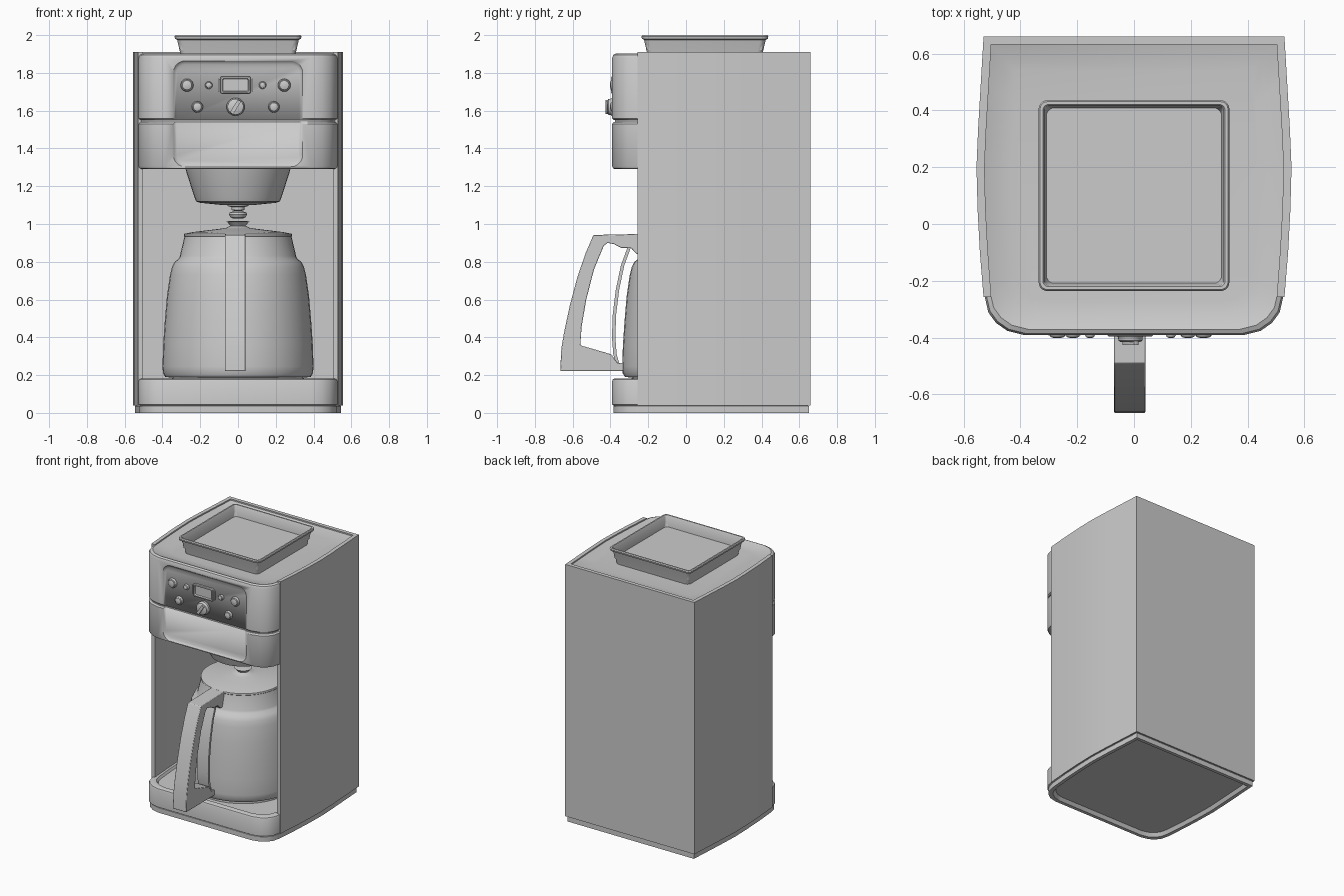
import bpy, bmesh
from math import sin, cos, pi, radians
from mathutils import Vector

if "Cube" in bpy.data.objects:
    bpy.data.objects.remove(bpy.data.objects["Cube"])


def finish(name, bm, bevel=0, angle=35):
    bmesh.ops.recalc_face_normals(bm, faces=bm.faces)
    me = bpy.data.meshes.new(name)
    bm.to_mesh(me)
    bm.free()
    ob = bpy.data.objects.new(name, me)
    bpy.context.collection.objects.link(ob)
    bpy.ops.object.select_all(action='DESELECT')
    ob.select_set(True)
    bpy.context.view_layer.objects.active = ob
    bpy.ops.object.shade_smooth_by_angle(angle=radians(angle))
    if bevel:
        m = ob.modifiers.new("bevel", 'BEVEL')
        m.width, m.segments, m.limit_method = bevel, 2, 'ANGLE'
    return ob


def loft(name, rings, **kw):
    """Skin closed rings of 3D points and cap both ends."""
    bm = bmesh.new()
    vs = [[bm.verts.new(p) for p in r] for r in rings]
    n = len(vs[0])
    for a, b in zip(vs, vs[1:]):
        for i in range(n):
            j = (i + 1) % n
            bm.faces.new((a[i], a[j], b[j], b[i]))
    bm.faces.new(vs[0])
    bm.faces.new(vs[-1])
    return finish(name, bm, **kw)


def lathe(name, profile, centre, forward=False, n=40):
    """Spin (radius, height) pairs about z, or about -y when forward."""
    c = Vector(centre)
    rings = []
    for r, h in profile:
        ring = []
        for i in range(n):
            u, v = r * cos(2 * pi * i / n), r * sin(2 * pi * i / n)
            ring.append(c + Vector((u, -h, v) if forward else (u, v, h)))
        rings.append(ring)
    return loft(name, rings)


def side_prism(name, pts, x, width, **kw):
    """Extrude a (y, z) profile across x."""
    return loft(name, [[(x + s * width / 2, y, z) for y, z in pts] for s in (-1, 1)], **kw)


def round_rect(hx, hy, r, n=5):
    pts = []
    for k, (sx, sy) in enumerate(((1, 1), (-1, 1), (-1, -1), (1, -1))):
        for i in range(n + 1):
            a = pi / 2 * (k + i / n)
            pts.append((sx * (hx - r) + r * cos(a), sy * (hy - r) + r * sin(a)))
    return pts


# Footprint: right half from the back to the rounded front corner, mirrored
HALF = [(.53, .66), (.539, .51), (.549, .34), (.555, .2), (.551, .05), (.543, -.1),
        (.53, -.258), (.517, -.315), (.49, -.352), (.45, -.38), (.39, -.395)]


def inset(pts, d):
    return [(x * (1 - d / .55), .1325 + (y - .1325) * (1 - d / .5275)) for x, y in pts]


def foot(z, d):
    full = HALF + [(-x, y) for x, y in reversed(HALF)]
    return [(x, y, z) for x, y in inset(full, d)]


def block(name, sections):
    return loft(name, [foot(z, d) for z, d in sections])


# Wrap-around outer shell, open at the front
outer = HALF[:7]
outer = [(-x, y) for x, y in reversed(outer)] + outer
inner = [(x, max(y, -.258) if y > -.2 else -.258) for x, y in inset(outer, .028)]
wall = outer + inner[::-1]
loft("outer_shell", [[(x, y, z) for x, y in wall] for z in (.04, 1.91)])

# Foot and base with recessed underside and drip tray
block("foot_plinth", [(.025, .05), (0, .035), (0, .01), (.036, .01), (.042, .02)])
block("base", [(.038, .012), (.044, .004), (.168, .004), (.178, .008), (.182, .016),
               (.182, .045), (.166, .055)])
lathe("warming_plate", [(.36, .16), (.36, .178), (.34, .188)], (0, .062, 0))

# Brewing head: two stacked panels with a narrow seam
lower = block("lower_head_panel", [(1.29, .02), (1.295, .009), (1.305, .004), (1.53, .004), (1.54, .012)])
block("head_seam", [(1.53, .018), (1.56, .018)])
upper = block("upper_head_panel", [(1.55, .012), (1.558, .004), (1.88, .004), (1.895, .01), (1.902, .024),
                                   (1.898, .034), (1.885, .08), (1.88, .12)])

# Shallow control recess pressed into both panels
def front_ring(y, g):
    return [(x, y, 1.583 + z) for x, z in round_rect(.33 + g, .268 + g, .05 + g)]


cutter = loft("recess_cutter", [front_ring(-.45, .05), front_ring(-.39, .012), front_ring(-.378, -.006)])
cutter.hide_render = True
cutter.hide_viewport = True
for ob in (upper, lower):
    m = ob.modifiers.new("recess", 'BOOLEAN')
    m.operation, m.object, m.solver = 'DIFFERENCE', cutter, 'EXACT'

# Bean hopper: flared square tray with a rolled rim
hop = [(1.87, .30, .03), (1.91, .307, .03), (1.975, .322, .03), (1.98, .333, .03), (1.993, .336, .03),
       (2.0, .331, .026), (2.0, .321, .02), (1.993, .316, .016), (1.92, .308, .012)]
loft("bean_hopper", [[(x, y + .1, z) for x, y in round_rect(h, h, r)] for z, h, r in hop])

# Round buttons: collar plus domed cap
for i, (x, z, r) in enumerate([(-.27, 1.735, .034), (.245, 1.735, .034), (-.155, 1.735, .02),
                               (.13, 1.735, .02), (-.215, 1.62, .03), (.19, 1.62, .03)]):
    lathe(f"button_{i + 1}", [(r, 0), (r, .012), (r * .88, .018), (r * .8, .018), (r * .72, .023), (r * .3, .027)],
          (x, -.375, z), True, 20)

# Rotary dial with a slanted grip
lathe("dial", [(.048, 0), (.048, .018), (.043, .024), (.042, .036), (.036, .04)], (-.013, -.375, 1.62), True, 28)
grip = [(x * cos(1.0) - z * sin(1.0), x * sin(1.0) + z * cos(1.0)) for x, z in round_rect(.04, .01, .005, 2)]
loft("dial_grip", [[(-.013 + x, y, 1.62 + z) for x, z in grip] for y in (-.405, -.427)])

# Display: stepped frame with a sunken screen and side brackets
disp = [(-.37, .08), (-.392, .08), (-.396, .076), (-.396, .07), (-.386, .066)]
loft("display", [[(-.013 + x, y, 1.735 + z) for x, z in round_rect(h, h - .034, .008, 3)] for y, h in disp])
for s in (-1, 1):
    loft("display_bracket", [[(-.013 + s * .088 + x, y, 1.735 + z) for x, z in round_rect(.005, .034, .004, 2)]
                             for y in (-.37, -.388)])

# Filter basket and drip valve
C = (0, .062, 0)
lathe("filter_basket", [(.28, 1.30), (.272, 1.27), (.23, 1.14), (.222, 1.12), (.2, 1.112), (.08, 1.10)], C)
lathe("drip_valve", [(.055, 1.11), (.055, 1.095), (.035, 1.09), (.035, 1.075), (.02, 1.07), (.045, 1.06),
                     (.048, 1.05), (.04, 1.035), (.022, 1.028)], C, n=24)

# Carafe body, lid and lid knob
lathe("carafe", [(.36, .188), (.385, .19), (.397, .21), (.4, .245), (.396, .36), (.388, .48), (.376, .62),
                 (.36, .73), (.35, .77), (.335, .80), (.315, .815), (.308, .83), (.283, .935)], C)
lathe("carafe_lid", [(.275, .925), (.287, .937), (.285, .948), (.24, .957), (.16, .967), (.085, .976), (.06, .98),
                     (.04, .99), (.052, 1.005), (.06, 1.012), (.045, 1.016)], C)

# Carafe handle and slim inner strap
handle = [(-.49, .942), (-.53, .85), (-.575, .72), (-.615, .57), (-.645, .43), (-.66, .34), (-.666, .222),
          (-.31, .222), (-.31, .262), (-.365, .265), (-.395, .31), (-.48, .335), (-.56, .358), (-.552, .46),
          (-.528, .6), (-.487, .76), (-.435, .885), (-.415, .9), (-.38, .893), (-.34, .872), (-.29, .872),
          (-.26, .84), (-.215, .84), (-.2, .948)]
side_prism("carafe_handle", handle, -.015, .11, bevel=.004)
arc = [(-.31, .875), (-.345, .78), (-.372, .65), (-.388, .52), (-.392, .4), (-.385, .31), (-.368, .25)]
side_prism("handle_strap", arc + [(y + .018, z) for y, z in reversed(arc)], -.015, .09)
